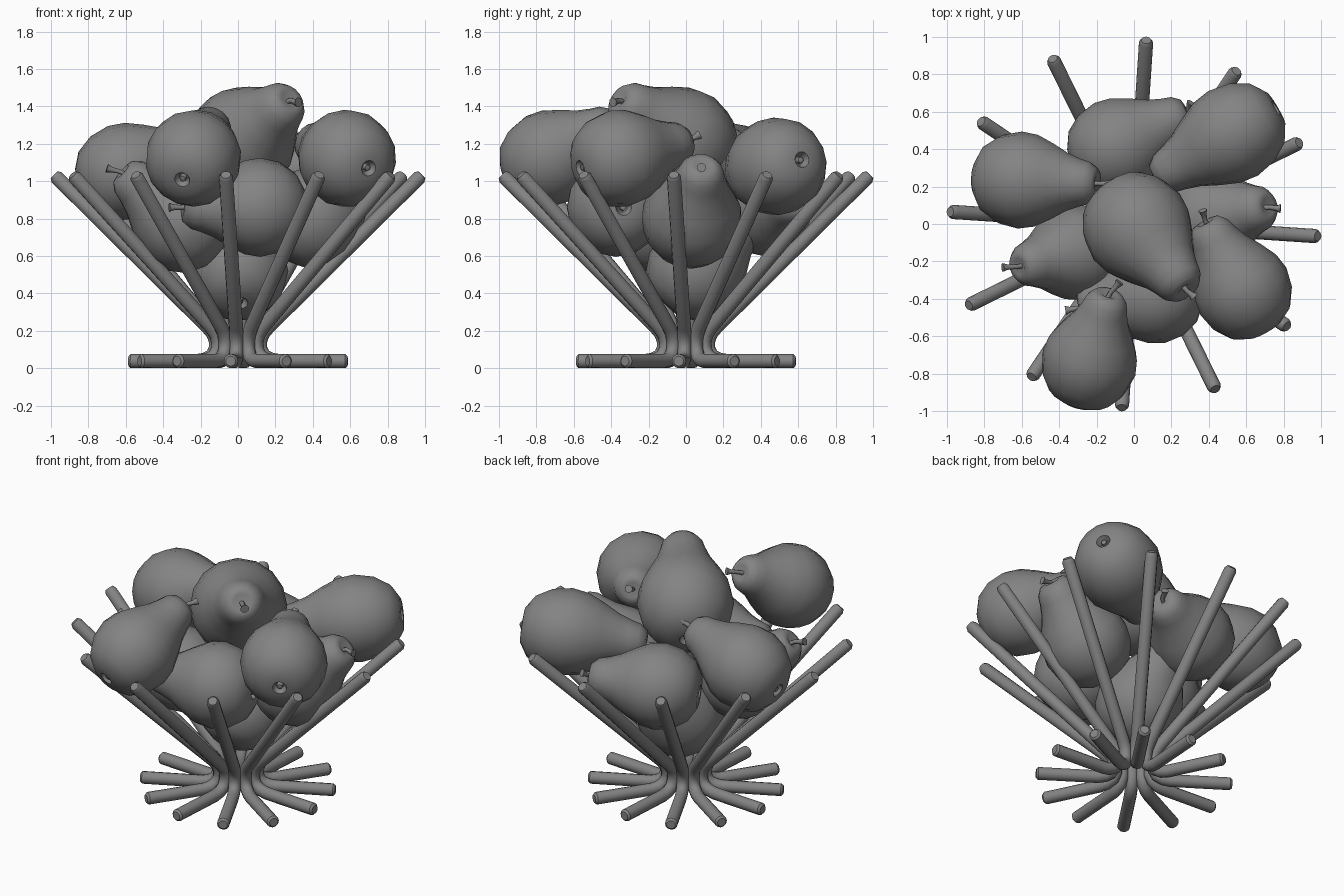
import bpy, bmesh, math
from mathutils import Vector

if "Cube" in bpy.data.objects:
    bpy.data.objects.remove(bpy.data.objects["Cube"])

GREY = bpy.data.materials.new("dark_grey")
GREY.diffuse_color = (0.23, 0.23, 0.23, 1)
GREY.use_nodes = True
GREY.node_tree.nodes["Principled BSDF"].inputs["Base Color"].default_value = GREY.diffuse_color


def add_object(name, me):
    ob = bpy.data.objects.new(name, me)
    me.materials.clear()
    me.materials.append(GREY)
    bpy.context.collection.objects.link(ob)
    return ob


def tube(name, pts, radius, sides_res):
    """Round bar along points given as (position, radius factor)."""
    cu = bpy.data.curves.new(name, 'CURVE')
    cu.dimensions = '3D'
    cu.bevel_depth = radius
    cu.bevel_resolution = sides_res
    cu.use_fill_caps = True
    sp = cu.splines.new('POLY')
    sp.points.add(len(pts) - 1)
    for p, (co, f) in zip(sp.points, pts):
        p.co = (*co, 1)
        p.radius = f
    tmp = bpy.data.objects.new(name, cu)
    bpy.context.collection.objects.link(tmp)
    bpy.context.view_layer.update()
    deps = bpy.context.evaluated_depsgraph_get()
    me = bpy.data.meshes.new_from_object(tmp.evaluated_get(deps))
    bpy.data.objects.remove(tmp)
    return add_object(name, me)


def smooth(ob, angle):
    bpy.ops.object.select_all(action='DESELECT')
    ob.select_set(True)
    bpy.context.view_layer.objects.active = ob
    bpy.ops.object.shade_smooth_by_angle(angle=math.radians(angle))


def revolve(name, profile, sides):
    """Lathe (radius, z) profile about z; zero radius makes a pole."""
    bm = bmesh.new()
    rings = []
    for r, z in profile:
        if r == 0:
            rings.append([bm.verts.new((0, 0, z))] * sides)
        else:
            rings.append([bm.verts.new((r * math.cos(2 * math.pi * i / sides),
                                        r * math.sin(2 * math.pi * i / sides), z))
                          for i in range(sides)])
    for a, b in zip(rings, rings[1:]):
        for i in range(sides):
            j = (i + 1) % sides
            bm.faces.new(list(dict.fromkeys((a[i], a[j], b[j], b[i]))))
    bmesh.ops.recalc_face_normals(bm, faces=bm.faces)
    me = bpy.data.meshes.new(name)
    bm.to_mesh(me)
    bm.free()
    return add_object(name, me)


# Bowl: twelve bent rods, foot on the table and arm leaning out at 45 degrees
ROD = [(0.587, 0.038, 0.7), (0.575, 0.038, 1), (0.22, 0.038, 1), (0.175, 0.046, 1),
       (0.138, 0.068, 1), (0.119, 0.105, 1), (0.119, 0.145, 1), (0.133, 0.185, 1),
       (0.162, 0.22, 1), (0.971, 1.02, 1), (0.985, 1.034, 0.7)]
for k in range(12):
    a = math.radians(-3.8 + 30 * k)
    path = [(Vector((r * math.cos(a), r * math.sin(a), z)), f) for r, z, f in ROD]
    smooth(tube(f"bowl_rod_{k + 1}", path, 0.038, 4), 40)

# Pear profile, measured from the bulb centre towards the stem
PEAR = [(0, -0.2), (0.025, -0.205), (0.042, -0.24), (0.1, -0.237), (0.18, -0.19),
        (0.235, -0.105), (0.257, 0), (0.243, 0.09), (0.2, 0.18), (0.152, 0.265),
        (0.126, 0.335), (0.112, 0.385), (0.08, 0.425), (0.045, 0.432), (0, 0.405)]

# Bulb centre, direction of the stem, (girth, length) and sideways lean of the stem tip
PEARS = [
    ((0.015, -0.015, 1.21), (0.54, -0.70, 0.47), (1.13, 1.13), (0.0, 0.02, -0.05)),
    ((-0.24, -0.74, 1.12), (0.24, 0.84, 0.46), (1.0, 1.0), (0.04, 0.0, -0.02)),
    ((0.585, -0.36, 1.12), (-0.47, 0.85, 0.21), (1.02, 1.0), (0.02, 0.0, 0.02)),
    ((0.53, 0.485, 1.08), (-0.85, -0.50, -0.13), (1.02, 1.12), (0.0, 0.0, 0.0)),
    ((-0.61, 0.235, 1.05), (0.9, -0.04, 0.32), (1.01, 1.02), (0.0, 0.0, 0.0)),
    ((-0.10, 0.41, 0.86), (0.88, 0.42, 0.08), (1.02, 1.0), (-0.05, 0.02, 0.03)),
    ((-0.30, -0.15, 0.77), (-0.72, -0.18, 0.64), (1.01, 1.0), (-0.03, 0.01, -0.03)),
    ((0.395, 0.03, 0.80), (0.72, 0.14, 0.64), (1.05, 1.01), (0.01, -0.02, -0.06)),
    ((0.12, -0.375, 0.86), (-0.95, -0.17, 0.0), (1.03, 0.98), (0.0, 0.0, 0.0)),
    ((0.005, 0.05, 0.52), (-0.02, 0.68, 0.7), (1.03, 1.0), (0.0, 0.0, 0.0)),
]
for n, (centre, direction, (girth, length), lean) in enumerate(PEARS, 1):
    rot = Vector(direction).to_track_quat('Z', 'Y')
    lean = rot.inverted() @ Vector(lean)
    pear = revolve(f"pear_{n}", PEAR, 16)
    # Curved stem flaring at its tip, and the nub in the base
    stem = tube(f"pear_stem_{n}", [(Vector((0, 0, z)) + lean * s, f) for z, s, f in
                                   ((0.39, 0, 1), (0.44, 0.2, 0.8),
                                    (0.48, 0.75, 1.0), (0.505, 1, 1.6))], 0.015, 2)
    nub = revolve(f"pear_base_nub_{n}",
                  [(0, -0.235), (0.016, -0.23), (0.02, -0.19), (0, -0.19)], 8)
    for ob in (pear, stem, nub):
        ob.rotation_mode = 'QUATERNION'
        ob.rotation_quaternion = rot
        ob.location = centre
        ob.scale = (girth, girth, length)
        smooth(ob, 50)
